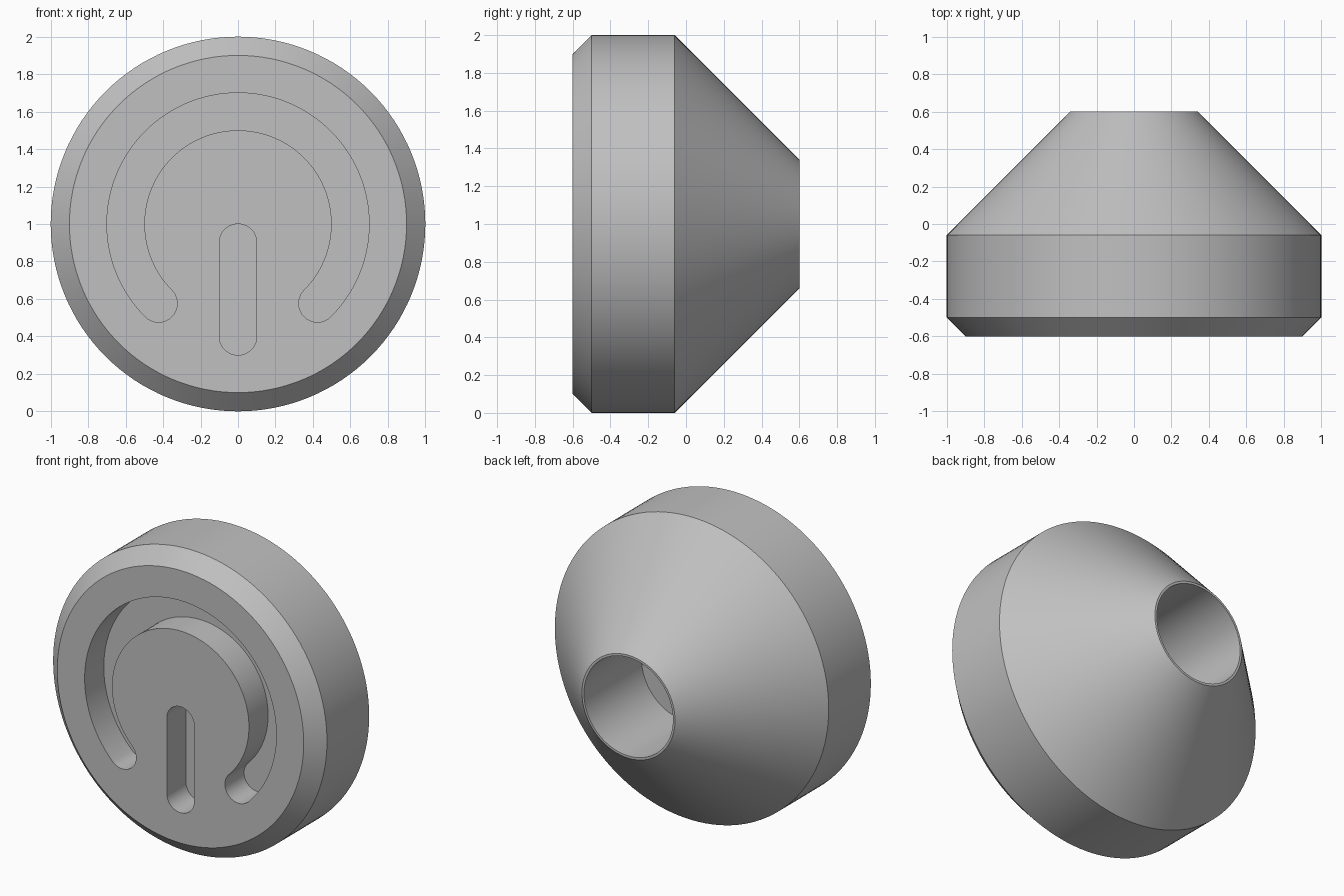
import bpy, bmesh
from math import sin, cos, pi, radians
from mathutils import Vector, Matrix

cube = bpy.data.objects.get("Cube")
if cube:
    bpy.data.objects.remove(cube)

FRONT, BACK, CENTRE_Z = -0.6, 0.6, 1.0
GROOVE_DEPTH = 0.2
GROOVE_HALF = 0.1

grey = bpy.data.materials.new("plain_grey")
grey.use_nodes = True
colour = (0.53, 0.53, 0.53, 1)
grey.diffuse_color = colour
grey.node_tree.nodes["Principled BSDF"].inputs["Base Color"].default_value = colour


def make_object(name, bm):
    bmesh.ops.recalc_face_normals(bm, faces=bm.faces)
    mesh = bpy.data.meshes.new(name)
    bm.to_mesh(mesh)
    bm.free()
    mesh.materials.append(grey)
    obj = bpy.data.objects.new(name, mesh)
    bpy.context.collection.objects.link(obj)
    return obj


def lathe(name, profile, steps=128):
    """Turn a (radius, y) profile about the front-to-back axis and cap its ends."""
    bm = bmesh.new()
    verts = [bm.verts.new((0, y, CENTRE_Z + r)) for r, y in profile]
    edges = [bm.edges.new(pair) for pair in zip(verts, verts[1:])]
    bmesh.ops.spin(bm, geom=verts + edges, cent=(0, 0, CENTRE_Z), axis=(0, 1, 0),
                   angle=2 * pi, steps=steps, use_merge=True)
    bmesh.ops.remove_doubles(bm, verts=bm.verts, dist=1e-4)
    bmesh.ops.holes_fill(bm, edges=bm.edges, sides=0)
    return make_object(name, bm)


def arc(cx, cz, radius, start, end, steps):
    """Points on an arc, with angles in degrees measured from +x towards +z."""
    angles = [radians(start + (end - start) * i / steps) for i in range(steps + 1)]
    return [(cx + radius * cos(a), cz + radius * sin(a)) for a in angles]


def groove_cutter(name, outline):
    """Prism that reaches from in front of the face down to the groove floor."""
    bm = bmesh.new()
    face = bm.faces.new([bm.verts.new((x, FRONT - 0.1, z)) for x, z in outline])
    out = bmesh.ops.extrude_face_region(bm, geom=[face])
    moved = [v for v in out["geom"] if isinstance(v, bmesh.types.BMVert)]
    bmesh.ops.translate(bm, verts=moved, vec=(0, 0.1 + GROOVE_DEPTH, 0))
    bmesh.ops.remove_doubles(bm, verts=bm.verts, dist=1e-5)
    cutter = make_object(name, bm)
    cutter.hide_render = True
    return cutter


# Bevelled disc with a conical back and a blind round bore
body = lathe("knob_body", [(0.9, FRONT), (1.0, -0.5), (1.0, -0.06),
                           (0.34, BACK), (0.325, BACK), (0.325, 0.0)])

# Open ring groove with rounded ends
ring_r, h = 0.6, GROOVE_HALF
end_x = ring_r * cos(radians(-45))
end_z = CENTRE_Z + ring_r * sin(radians(-45))
ring = (arc(0, CENTRE_Z, ring_r + h, -45, 225, 96)
        + arc(-end_x, end_z, h, 225, 405, 20)[1:]
        + arc(0, CENTRE_Z, ring_r - h, 225, -45, 96)[1:]
        + arc(end_x, end_z, h, 135, 315, 20)[1:-1])

# Upright slot with rounded ends
slot = arc(0, 0.9, h, 0, 180, 24) + arc(0, 0.4, h, 180, 360, 24)

# Cut both grooves into the front face
for name, outline in (("ring_groove", ring), ("slot_groove", slot)):
    cutter = groove_cutter(name, outline)
    mod = body.modifiers.new(name, "BOOLEAN")
    mod.operation = "DIFFERENCE"
    mod.solver = "EXACT"
    mod.object = cutter
    bpy.context.view_layer.objects.active = body
    bpy.ops.object.modifier_apply(modifier=mod.name)
    bpy.data.objects.remove(cutter)

# Smooth round walls, crisp edges
bpy.ops.object.select_all(action="DESELECT")
body.select_set(True)
bpy.context.view_layer.objects.active = body
bpy.ops.object.shade_smooth_by_angle(angle=radians(30))
